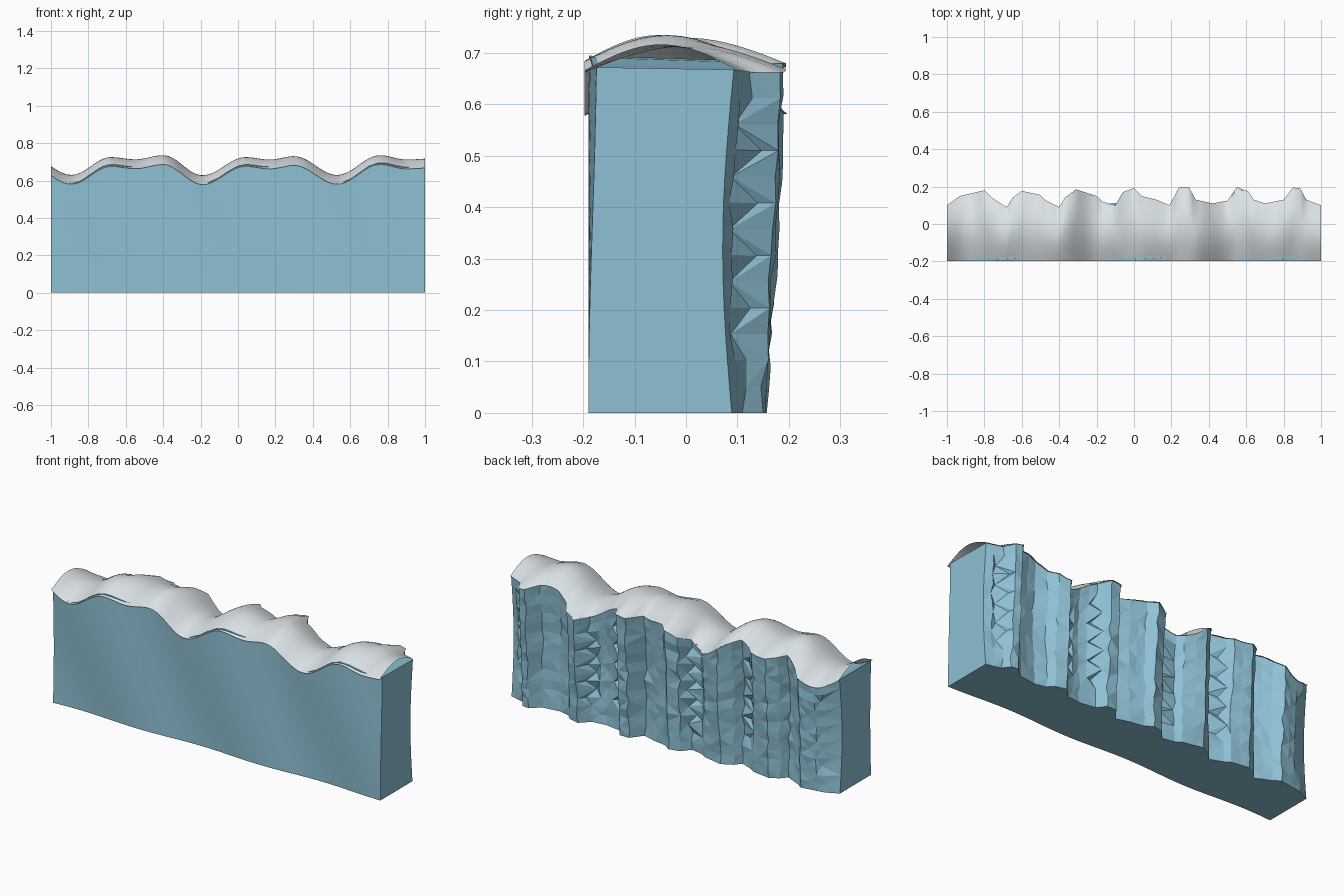
import bpy, bmesh, math, random

if "Cube" in bpy.data.objects:
    bpy.data.objects.remove(bpy.data.objects["Cube"])
random.seed(4)

# crest height of the snow along x (eased between extremes)
CREST = [(-1.12, .73), (-.89, .63), (-.68, .725), (-.55, .713), (-.4, .735), (-.19, .628),
         (.04, .725), (.17, .712), (.3, .73), (.53, .63), (.76, .735), (.9, .712), (1.06, .719)]
# jagged rear outline seen from above
REAR = [(-1, .10), (-.93, .15), (-.8, .18), (-.76, .14), (-.68, .09), (-.65, .14), (-.6, .177),
        (-.5, .155), (-.47, .125), (-.4, .09), (-.37, .14), (-.31, .185), (-.2, .15), (-.17, .12),
        (-.1, .10), (-.06, .17), (0, .192), (.04, .15), (.12, .13), (.19, .10), (.24, .195),
        (.295, .195), (.33, .13), (.42, .11), (.5, .125), (.55, .197), (.61, .175), (.64, .13),
        (.7, .11), (.8, .13), (.85, .195), (.89, .19), (.92, .13), (1, .10)]
CRACKS = (-.93, -.47, -.1, .33, .5, .92)


def interp(table, x, ease=False):
    for (x0, a), (x1, b) in zip(table, table[1:]):
        if x <= x1:
            t = (x - x0) / (x1 - x0)
            if ease:
                t = .5 - .5 * math.cos(math.pi * t)
            return a + (b - a) * t
    return table[-1][1]


def crest(x):
    return interp(CREST, x, True)


def rear(x):
    return interp(REAR, x)


def front(x, t):
    # shallow wave that drifts sideways with height
    return -.182 - .008 * math.cos(2 * math.pi * ((x - .07) / .735 - .265 + .45 * t))


def rear_face(x, t):
    # ridges lean out towards the top, valleys are hollowed at mid height
    w = min(1, max(0, (rear(x) - .1) / .09))
    return (rear(x) - .007 - (.004 + .029 * w) * (1 - t) ** 1.3
            - .02 * (1 - w) * math.sin(math.pi * t))


def material(name, col):
    m = bpy.data.materials.new(name)
    m.diffuse_color = (*col, 1)
    m.use_nodes = True
    m.node_tree.nodes["Principled BSDF"].inputs["Base Color"].default_value = m.diffuse_color
    return m


def finish(bm, name, mat):
    me = bpy.data.meshes.new(name)
    bm.to_mesh(me)
    bm.free()
    me.materials.append(mat)
    ob = bpy.data.objects.new(name, me)
    bpy.context.collection.objects.link(ob)
    return ob


def columns(step):
    xs = []
    for (a, _), (b, _) in zip(REAR, REAR[1:]):
        n = max(1, round((b - a) / step))
        xs += [a + (b - a) * i / n for i in range(n)]
    return xs + [1.0]


ice = material("ice blue", (.27, .53, .66))
snow = material("snow white", (.75, .81, .84))

# ice wall: smooth front, faceted ridged rear, plain ends
bm = bmesh.new()
xs = columns(.05)
ROWS = 13
face, back = [], []
for i, x in enumerate(xs):
    hf = crest(x) - .044 + .005 * math.cos(2 * math.pi * (x - .07) / .735)
    hb = crest(x) - .049
    inner = 0 < i < len(xs) - 1
    crack = any(abs(x - c) < .004 for c in CRACKS)
    fc, bc = [], []
    for r in range(ROWS + 1):
        t = r / ROWS
        fc.append(bm.verts.new((x, front(x, t), hf * t)))
        dx = dy = 0
        if inner and 0 < r < ROWS:
            dx = random.uniform(-.006, .006)
            dy = random.uniform(-.004, .004)
            # zigzag cracks
            if crack and 2 < r < ROWS - 1:
                dx = (.02 if r % 2 else -.02) + random.uniform(-.005, .005)
                dy = -.012
        bc.append(bm.verts.new((x + dx, rear_face(x + dx, t) + dy, hb * t)))
    face.append(fc)
    back.append(bc)

for i in range(len(xs) - 1):
    f0, f1, b0, b1 = face[i], face[i + 1], back[i], back[i + 1]
    bm.faces.new((f0[-1], f1[-1], b1[-1], b0[-1]))
    bm.faces.new((f1[0], f0[0], b0[0], b1[0]))
    for r in range(ROWS):
        bm.faces.new((f0[r], f1[r], f1[r + 1], f0[r + 1])).smooth = True
        a, b, c, d = b1[r], b0[r], b0[r + 1], b1[r + 1]
        if (i + r) % 2:
            bm.faces.new((a, b, c))
            bm.faces.new((a, c, d))
        else:
            bm.faces.new((a, b, d))
            bm.faces.new((b, c, d))
bm.faces.new(back[-1] + face[-1][::-1])
bm.faces.new(face[0] + back[0][::-1])
for e in bm.edges:
    if not all(f.smooth for f in e.link_faces):
        e.smooth = False
finish(bm, "ice_wall", ice)

# snow cap: thin arched sheet that follows the crest and the rear outline
bm = bmesh.new()
xs = columns(.02)
V = 20
grid = []
for x in xs:
    y0, y1 = -.197, rear(x)
    grid.append([bm.verts.new((x, y0 + (y1 - y0) * v / V,
                               crest(x) - .05 + .05 * math.sin(math.pi * v / V)))
                 for v in range(V + 1)])
for a, b in zip(grid, grid[1:]):
    for v in range(V):
        bm.faces.new((a[v], b[v], b[v + 1], a[v + 1])).smooth = True
finish(bm, "snow_cap", snow)
